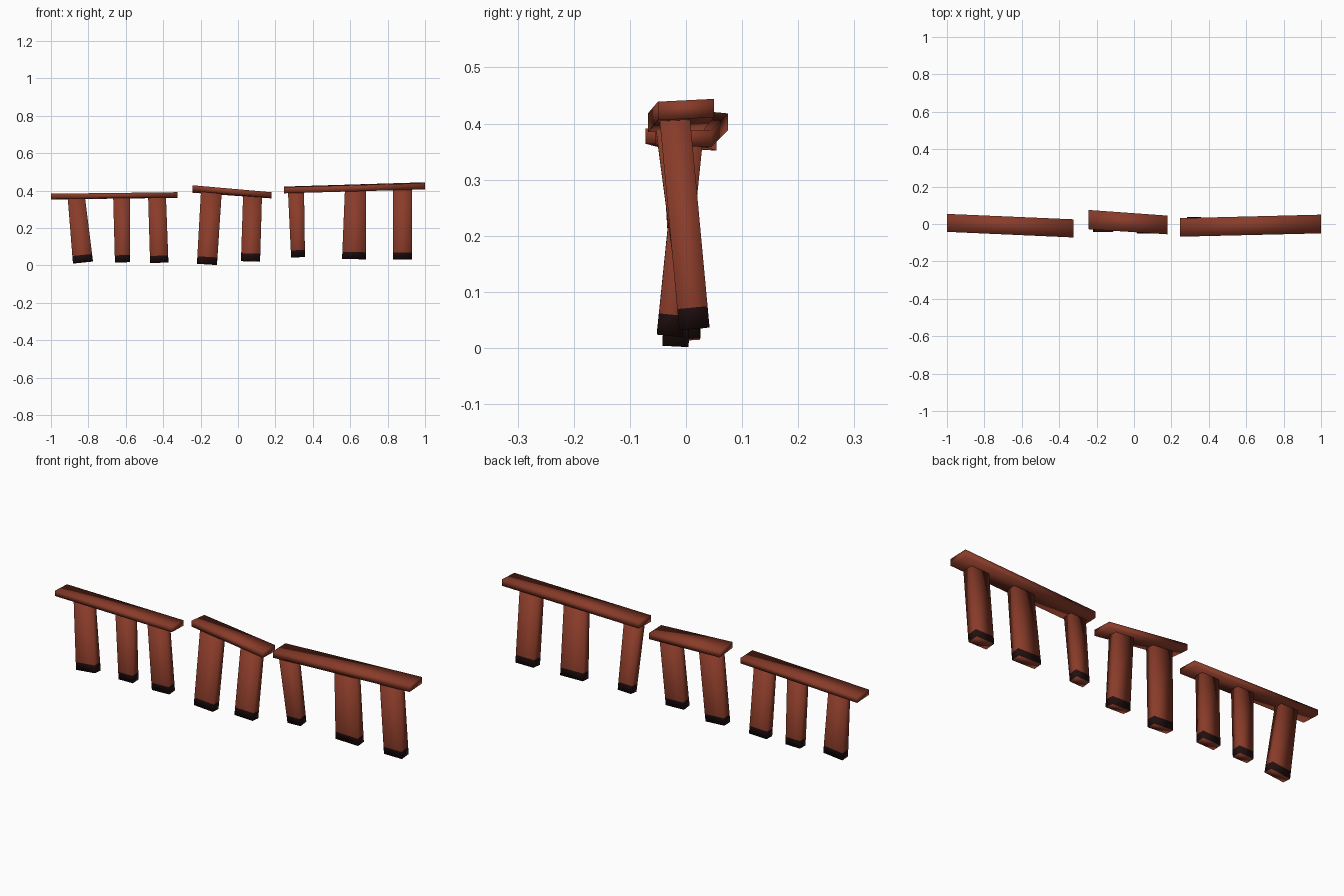
import bpy, bmesh
from mathutils import Vector

if "Cube" in bpy.data.objects:
    bpy.data.objects.remove(bpy.data.objects["Cube"])


def material(name, rgb):
    m = bpy.data.materials.new(name)
    m.diffuse_color = (*rgb, 1.0)
    m.use_nodes = True
    m.node_tree.nodes["Principled BSDF"].inputs["Base Color"].default_value = m.diffuse_color
    return m


WOOD = material("red brown wood", (0.25, 0.044, 0.022))
TIP = material("dark charred tip", (0.016, 0.005, 0.005))


def loft(name, rings):
    """Smooth-shaded solid through four-cornered rings; returns the object."""
    bm = bmesh.new()
    loops = [[bm.verts.new(p) for p in ring] for ring in rings]
    for a, b in zip(loops, loops[1:]):
        for i in range(4):
            j = (i + 1) % 4
            bm.faces.new((a[i], a[j], b[j], b[i]))
    bm.faces.new(loops[0])
    bm.faces.new(loops[-1])
    bmesh.ops.recalc_face_normals(bm, faces=bm.faces[:])
    for f in bm.faces:
        f.smooth = True
    me = bpy.data.meshes.new(name)
    bm.to_mesh(me)
    bm.free()
    me.materials.append(WOOD)
    me.materials.append(TIP)
    ob = bpy.data.objects.new(name, me)
    bpy.context.collection.objects.link(ob)
    return ob


def rail(name, ends, thick):
    """Plank between two ends; each end is x, y front, y back, top z front, top z back."""
    rings = []
    for x, y0, y1, z0, z1 in ends:
        rings.append([(x, y0, z0), (x, y1, z1), (x, y1, z1 - thick), (x, y0, z0 - thick)])
    loft(name, rings)


def post(name, top, bottom, w_top, w_bot, depth=0.046, tip=0.038):
    """Leaning tapered post with a dark band at its foot."""
    top, bottom = Vector(top), Vector(bottom)
    axis = top - bottom
    rings = []
    for t in (0.0, tip / axis.z, 1.0):
        c = bottom + axis * t
        w = w_bot + (w_top - w_bot) * t
        ring = []
        for sx, sy in ((-1, -1), (1, -1), (1, 1), (-1, 1)):
            ox, oy = sx * w / 2, sy * depth / 2
            oz = -(ox * axis.x + oy * axis.y) / axis.z   # ends square to the lean
            ring.append(c + Vector((ox, oy, oz)))
        rings.append(ring)
    ob = loft(name, rings)
    # dark band: the side faces of the lowest section
    for f in ob.data.polygons[:4]:
        f.material_index = 1


# Top planks
rail("left_rail", [(-1.0, -0.042, 0.054, 0.383, 0.379), (-0.323, -0.072, 0.025, 0.391, 0.388)], 0.027)
rail("middle_rail", [(-0.242, -0.028, 0.075, 0.428, 0.418), (0.178, -0.055, 0.045, 0.391, 0.388)], 0.03)
rail("right_rail", [(0.245, -0.068, 0.031, 0.418, 0.421), (1.0, -0.05, 0.05, 0.439, 0.444)], 0.033)

# Posts: top centre, bottom centre, top width, bottom width
POSTS = [
    ((-0.865, 0.002, 0.368), (-0.829, -0.018, 0.016), 0.091, 0.107),
    ((-0.623, -0.010, 0.370), (-0.618, 0.003, 0.017), 0.089, 0.080),
    ((-0.433, -0.020, 0.373), (-0.421, 0.002, 0.015), 0.095, 0.098),
    ((-0.142, 0.002, 0.402), (-0.166, -0.019, 0.006), 0.111, 0.107),
    ((0.078, 0.008, 0.383), (0.067, -0.029, 0.023), 0.101, 0.102),
    ((0.310, -0.032, 0.402), (0.321, 0.015, 0.046), 0.086, 0.074),
    ((0.628, -0.020, 0.412), (0.620, 0.012, 0.035), 0.112, 0.127),
    ((0.880, -0.021, 0.420), (0.880, 0.015, 0.034), 0.100, 0.101),
]
for n, (top, bot, wt, wb) in enumerate(POSTS, 1):
    post(f"post_{n}", top, bot, wt, wb, depth=0.054 if n == 8 else 0.046)
